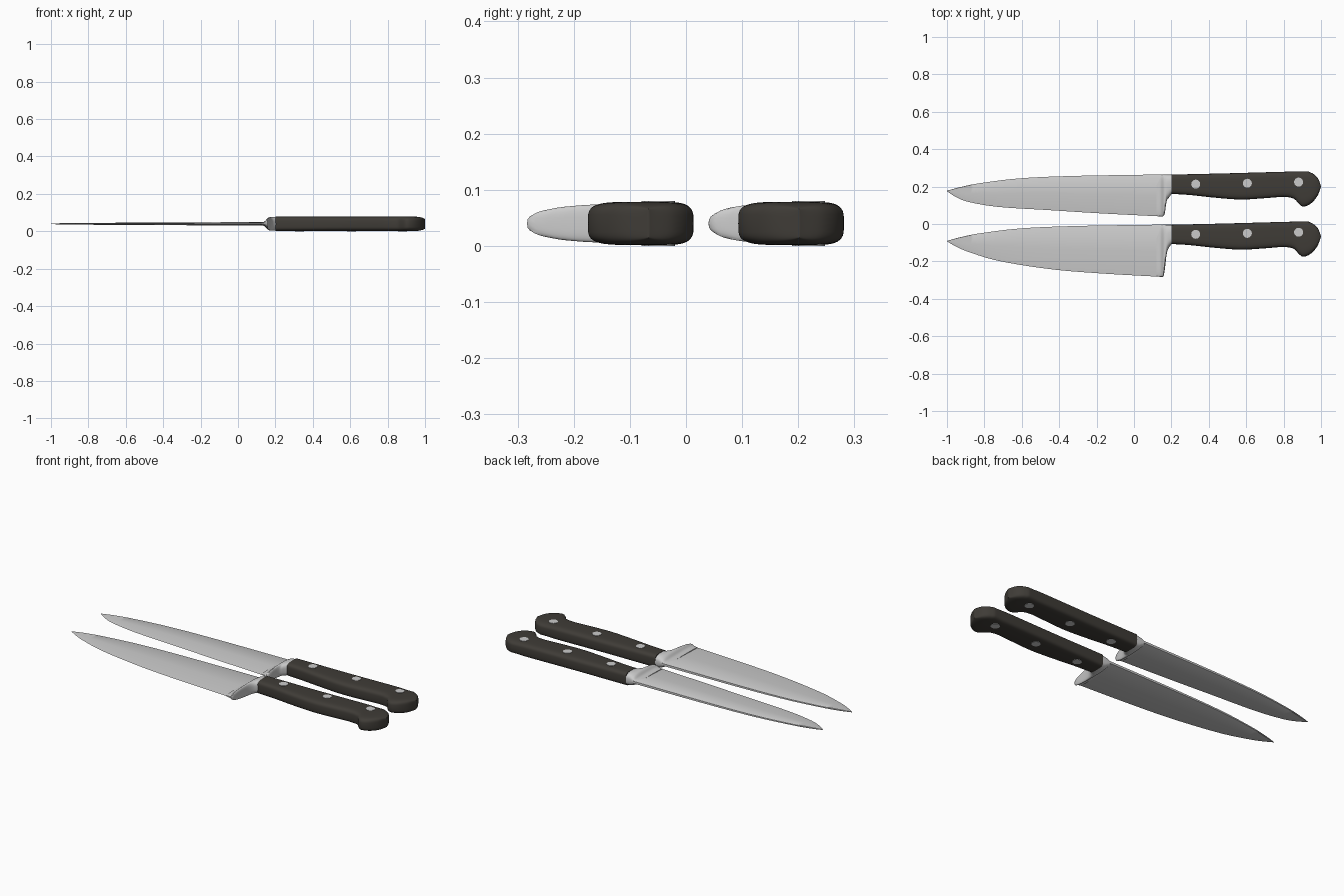
import bpy, bmesh, math
from mathutils import Vector

if "Cube" in bpy.data.objects:
    bpy.data.objects.remove(bpy.data.objects["Cube"])

MID_Z = 0.04
black = bpy.data.materials.new("dark_handle")
black.diffuse_color = (0.05, 0.045, 0.038, 1)
black.use_nodes = True
black.node_tree.nodes["Principled BSDF"].inputs["Base Color"].default_value = black.diffuse_color


def curve(pts, steps=10):
    """Smooth curve through the points, returned as a function y(x)."""
    p = [Vector(q) for q in pts]
    p = [2 * p[0] - p[1]] + p + [2 * p[-1] - p[-2]]
    dense = []
    for a, b, c, d in zip(p, p[1:], p[2:], p[3:]):
        for i in range(steps):
            t = i / steps
            dense.append(0.5 * (2 * b + (c - a) * t + (2 * a - 5 * b + 4 * c - d) * t**2
                                + (3 * b - a - 3 * c + d) * t**3))
    dense.append(p[-2])

    def y(x):
        for a, b in zip(dense, dense[1:]):
            if x <= b.x:
                f = (x - a.x) / max(b.x - a.x, 1e-6)
                return a.y + (b.y - a.y) * min(max(f, 0), 1)
        return dense[-1].y
    return y


def rounded(n, power):
    """Rounded-rectangle section: u across the knife 0..1, v thickness -1..1."""
    out = []
    for i in range(n):
        a = 2 * math.pi * i / n
        c, s = math.cos(a), math.sin(a)
        out.append((0.5 - 0.5 * math.copysign(abs(c) ** (2 / power), c),
                    math.copysign(abs(s) ** (2 / power), s)))
    return out


def finish(ob, mat=None, angle=35):
    if mat:
        ob.data.materials.append(mat)
    bpy.ops.object.select_all(action='DESELECT')
    ob.select_set(True)
    bpy.context.view_layer.objects.active = ob
    bpy.ops.object.shade_smooth_by_angle(angle=math.radians(angle))


def loft(name, xs, top, bottom, half, section, dy, mat=None):
    """Skin a section along x between a top line and a bottom line."""
    bm = bmesh.new()
    rings = []
    for x in xs:
        t, b, h = top(x), bottom(x), half(x)
        rings.append([bm.verts.new((x, t + (b - t) * u + dy, MID_Z + h * v)) for u, v in section])
    n = len(section)
    for r, s in zip(rings, rings[1:]):
        for i in range(n):
            bm.faces.new((r[i], r[(i + 1) % n], s[(i + 1) % n], s[i]))
    bm.faces.new(rings[0])
    bm.faces.new(rings[-1])
    bmesh.ops.recalc_face_normals(bm, faces=bm.faces[:])
    me = bpy.data.meshes.new(name)
    bm.to_mesh(me)
    bm.free()
    ob = bpy.data.objects.new(name, me)
    bpy.context.collection.objects.link(ob)
    finish(ob, mat)


# shared outlines
spine = curve([(-1, -.083), (-.93, -.064), (-.825, -.043), (-.61, -.017), (-.32, -.004), (.16, .004)])
blade_half = curve([(-1, .0015), (-.9, .004), (-.6, .006), (-.2, .008), (.16, .009)])
handle_top = curve([(.2, .003), (.5, .010), (.88, .020), (.94, .016), (.98, -.012), (1, -.058)])
handle_bottom = curve([(.2, -.1), (.3, -.106), (.43, -.12), (.57, -.13), (.7, -.123), (.8, -.116),
                       (.855, -.126), (.88, -.152), (.905, -.168), (.945, -.152), (.98, -.112),
                       (1, -.062)])
bolster_top = curve([(.12, .003), (.2, .003)])
bolster_half = curve([(.12, .0075), (.135, .010), (.146, .016), (.154, .026), (.162, .033),
                      (.175, .036), (.2, .037)])
wedge = [(0, -.7), (.02, -1), (.5, -.65), (.97, -.15), (1, 0), (.97, .15), (.5, .65), (.02, 1), (0, .7)]


def handle_half(x):
    return .0385 * (1 - (max(x - .93, 0) / .085) ** 3) ** .5


def knife(prefix, dy, edge_pts, heel):
    # blade
    edge = curve([(-1, -.086)] + edge_pts + [(.155, heel)])
    xs = [-1 + 1.155 * (i / 48) ** 1.4 for i in range(49)]
    loft(prefix + "_blade", xs, spine, edge, blade_half, wedge, dy)
    # bolster with heel fin
    low = curve([(.12, heel + .003), (.15, heel), (.158, heel + .004), (.165, heel * .6 - .07),
                 (.174, heel * .3 - .075), (.185, -.122), (.202, -.1)])
    xs = [.12 + .082 * i / 24 for i in range(25)]
    loft(prefix + "_bolster", xs, bolster_top, low, bolster_half, rounded(40, 3), dy)
    # handle
    xs = [.2 + .6 * i / 20 for i in range(20)] + [.8 + .2 * math.sin(math.pi / 2 * i / 28) for i in range(29)]
    loft(prefix + "_handle", xs, handle_top, handle_bottom, handle_half, rounded(40, 4.2), dy, black)
    # rivets through the handle
    for i, (x, y) in enumerate([(.33, -.048), (.606, -.043), (.88, -.037)]):
        bpy.ops.mesh.primitive_cylinder_add(vertices=32, radius=.024, depth=.08,
                                            location=(x, y + dy, MID_Z))
        ob = bpy.context.object
        ob.name = f"{prefix}_rivet_{i + 1}"
        finish(ob)


knife("wide_knife", -.007, [(-.95, -.114), (-.88, -.144), (-.72, -.191), (-.45, -.234), (-.18, -.257)], -.276)
knife("narrow_knife", .261, [(-.95, -.118), (-.88, -.144), (-.72, -.170), (-.45, -.187), (-.18, -.204)], -.221)
